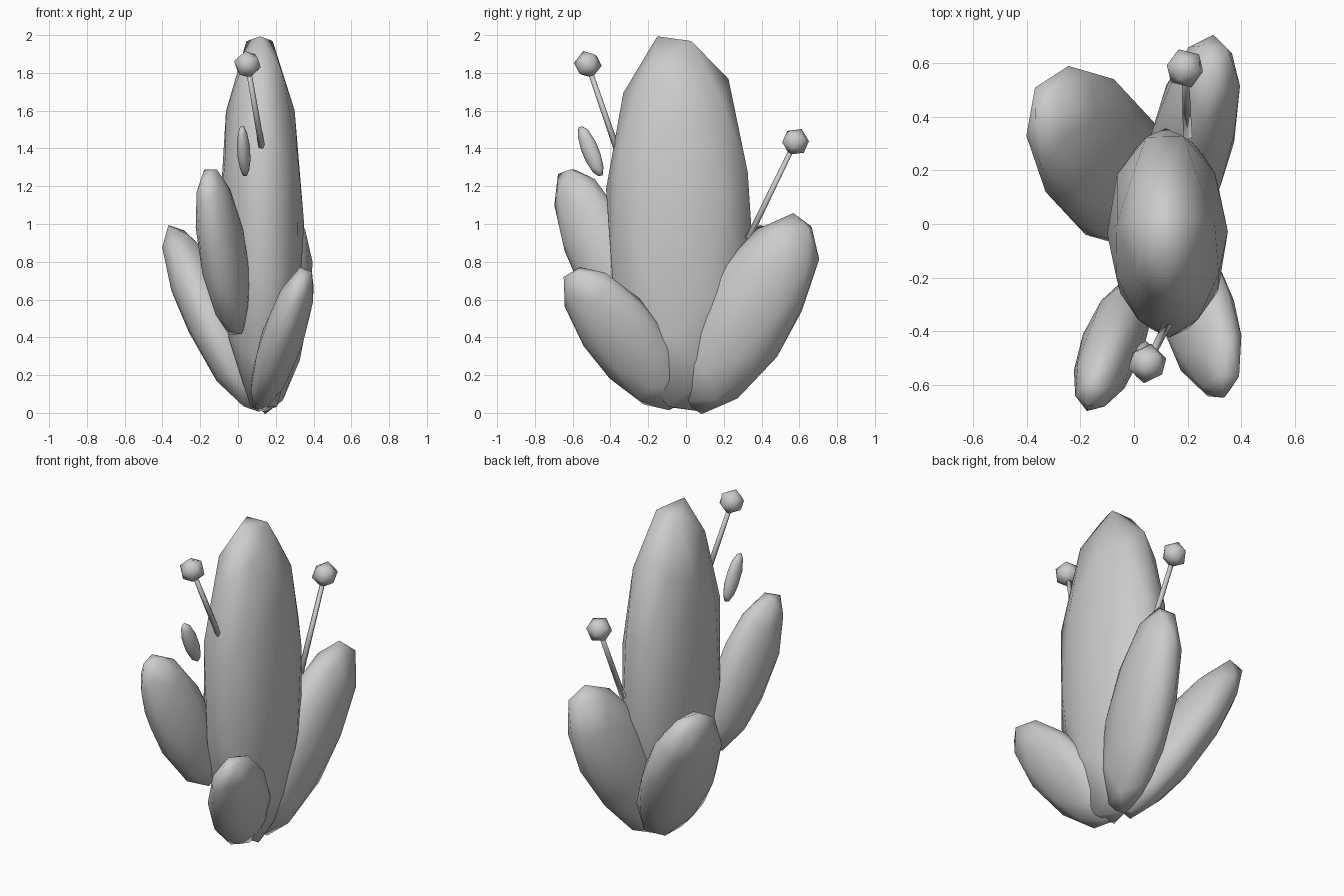
import bpy
import math
from mathutils import Vector, Matrix

if "Cube" in bpy.data.objects:
    bpy.data.objects.remove(bpy.data.objects["Cube"])

# turns the sphere so two vertices straddle each tip, giving blunt ends
BLUNT = Matrix.Rotation(math.radians(16), 4, 'X') @ Matrix.Rotation(math.radians(-90), 4, 'Z')


def finish(name, matrix, smooth=True):
    ob = bpy.context.object
    ob.name = name
    ob.data.transform(matrix)
    if smooth:
        for p in ob.data.polygons:
            p.use_smooth = True
    return ob


def pad(name, centre, axis, wide, half):
    """Flattened low-poly ellipsoid: half = (thickness, width, length)."""
    a = Vector(axis).normalized()
    b = Vector(wide)
    b = (b - a * b.dot(a)).normalized()
    c = b.cross(a)
    m = Matrix((c * half[0], b * half[1], a * half[2])).transposed().to_4x4()
    m.translation = Vector(centre)
    bpy.ops.mesh.primitive_ico_sphere_add(subdivisions=2, radius=1)
    return finish(name, m @ BLUNT)


def flower(name, root, head, radius=0.075):
    root, head = Vector(root), Vector(head)
    d = head - root
    rot = d.to_track_quat('Z', 'Y').to_matrix().to_4x4()
    # stem
    bpy.ops.mesh.primitive_cone_add(vertices=5, radius1=0.018, radius2=0.014, depth=d.length)
    finish(name + "_stem", Matrix.Translation((root + head) / 2) @ rot)
    # round head
    bpy.ops.mesh.primitive_ico_sphere_add(subdivisions=1, radius=radius)
    finish(name + "_head", Matrix.Translation(head) @ rot)


# tall central pad
pad("main_pad", (0.125, -0.033, 1.0), (-0.01, -0.01, 1), (-0.02, 1, 0), (0.225, 0.395, 1.035))

# side pads fanning out from the base
pad("front_right_pad", (0.235, -0.325, 0.393), (0.25, -0.59, 0.76), (0.28, 0.80, 0.53), (0.113, 0.208, 0.485))
pad("back_right_pad", (0.22, 0.325, 0.525), (0.14, 0.517, 0.844), (0.07, 0.84, -0.52), (0.155, 0.258, 0.61))
pad("back_left_pad", (-0.128, 0.25, 0.5), (-0.39, 0.38, 0.84), (0.25, 0.88, -0.25), (0.152, 0.283, 0.585))

# pad growing from the front of the central pad
pad("front_left_pad", (-0.08, -0.45, 0.852), (-0.162, -0.384, 0.909), (0.30, 0.857, 0.42), (0.117, 0.187, 0.497))

# small bud
pad("bud", (0.03, -0.505, 1.385), (-0.02, -0.11, 0.27), (0.3, 0.9, 0.4), (0.034, 0.047, 0.148))

# two flowers on thin stems
flower("front_flower", (0.13, -0.36, 1.38), (0.05, -0.52, 1.845))
flower("back_flower", (0.20, 0.33, 0.92), (0.19, 0.58, 1.435))
